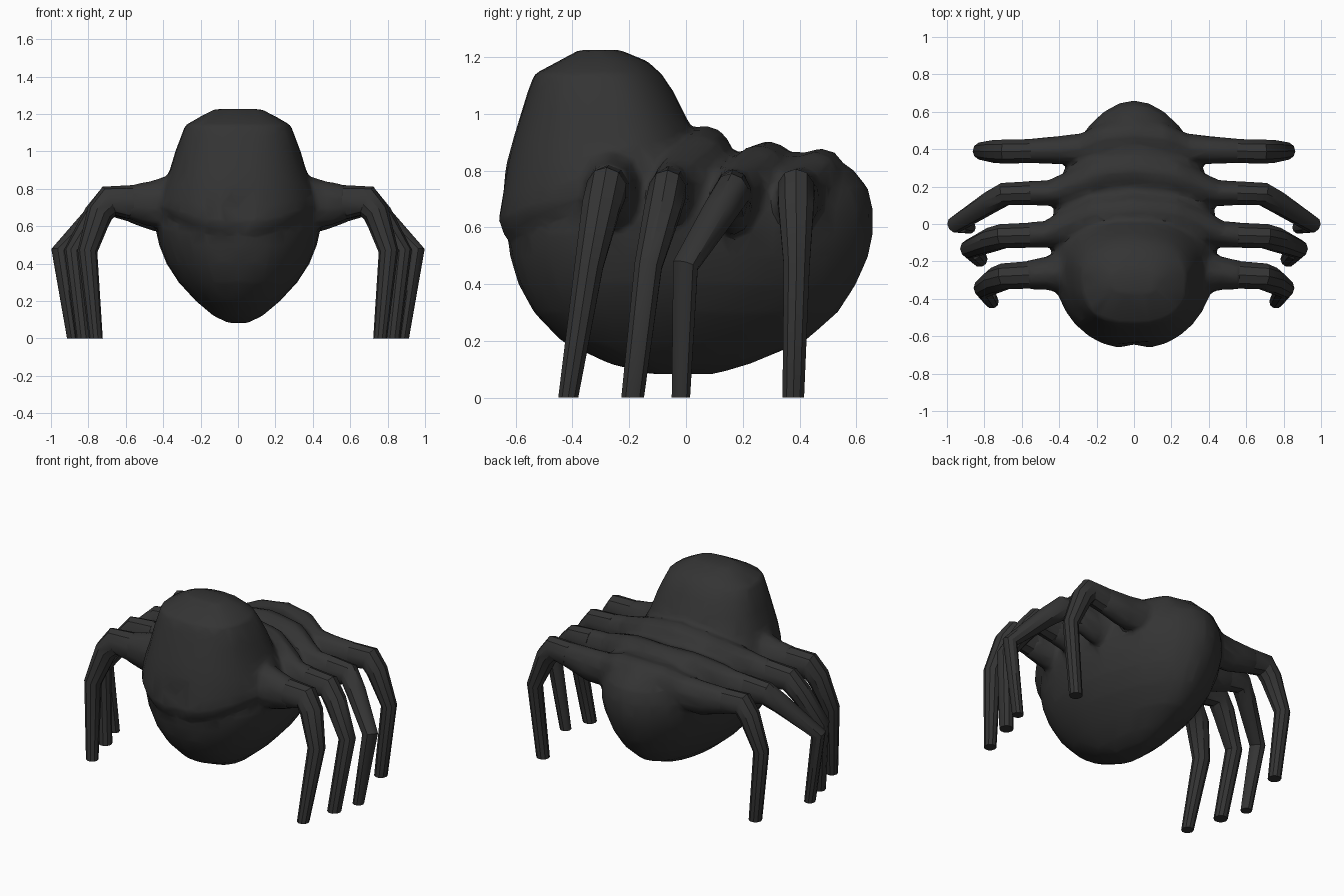
import bpy, bmesh, math
from mathutils import Vector

mat = bpy.data.materials.new("charcoal")
mat.diffuse_color = (0.034, 0.034, 0.034, 1)


def make_object(name, rings):
    """Skin a list of closed rings and cap both ends."""
    bm = bmesh.new()
    loops = [[bm.verts.new(p) for p in ring] for ring in rings]
    n = len(loops[0])
    for a, b in zip(loops, loops[1:]):
        for i in range(n):
            j = (i + 1) % n
            bm.faces.new((a[i], a[j], b[j], b[i]))
    bm.faces.new(loops[0][::-1])
    bm.faces.new(loops[-1])
    bmesh.ops.recalc_face_normals(bm, faces=bm.faces)
    mesh = bpy.data.meshes.new(name)
    bm.to_mesh(mesh)
    bm.free()
    mesh.materials.append(mat)
    ob = bpy.data.objects.new(name, mesh)
    bpy.context.collection.objects.link(ob)
    return ob


def slab(z, front, back, width, mid, pf, pb, dip=0.0, lift=0.0, n=32):
    """Horizontal egg section; dip notches the front, lift raises the sides."""
    ring = []
    for i in range(n):
        t = 2 * math.pi * i / n
        c, s = math.cos(t), math.sin(t)
        p, reach = (pb, back - mid) if s > 0 else (pf, mid - front)
        x = width * math.copysign(abs(c) ** (2 / p), c)
        y = mid + reach * math.copysign(abs(s) ** (2 / p), s)
        if s < 0:
            y += dip * max(0, 1 - abs(x) / 0.1)
        ring.append((x, y, z + lift * ((x / 0.4) ** 2 - 0.3)))
    return ring


def tube(name, path, sides=10):
    """Tapered tube through (x, y, z, radius, optional height factor) points."""
    pts = [Vector(p[:3]) for p in path]
    rings = []
    for k, p in enumerate(pts):
        d0 = (p - pts[k - 1]).normalized() if k else None
        d1 = (pts[k + 1] - p).normalized() if k < len(pts) - 1 else None
        d = ((d0 or d1) + (d1 or d0)).normalized()
        if k == len(pts) - 1 and p.z < 0.01:
            d = Vector((0, 0, -1))       # foot is cut flat on the ground
        u = d.cross(Vector((0, 1, 0))).normalized()
        v = d.cross(u)
        tall = path[k][4] if len(path[k]) > 4 else 1
        rings.append([p + path[k][3] * (tall * u * math.cos(a) + v * math.sin(a))
                      for a in (2 * math.pi * i / sides for i in range(sides))])
    return make_object(name, rings)


# Belly: z, front, back, half width
belly = [(0.083, -0.12, 0.10, 0.05), (0.12, -0.27, 0.23, 0.13),
         (0.2, -0.44, 0.42, 0.225), (0.3, -0.535, 0.535, 0.317),
         (0.4, -0.59, 0.6, 0.382), (0.5, -0.62, 0.642, 0.422),
         (0.58, -0.63, 0.66, 0.44), (0.66, -0.59, 0.66, 0.445),
         (0.74, -0.53, 0.64, 0.425), (0.80, -0.45, 0.592, 0.385),
         (0.845, -0.4, 0.53, 0.28), (0.865, -0.3, 0.44, 0.14)]
parts = [make_object("belly", [slab(z, f, b, w, -0.10, 2.2, 1.9)
                               for z, f, b, w in belly])]

# Head: z, front, back, half width, centre of width, front roundness, side lift
head = [(0.55, -0.56, 0.05, 0.37, -0.2, 2.0, 0.12),
        (0.595, -0.65, 0.12, 0.42, -0.2, 2.1, 0.11),
        (0.645, -0.672, 0.14, 0.435, -0.2, 2.1, 0.08),
        (0.72, -0.655, 0.12, 0.425, -0.2, 2.2, 0.05),
        (0.82, -0.635, 0.08, 0.395, -0.22, 2.3, 0.02),
        (0.9, -0.612, 0.04, 0.365, -0.23, 2.4, 0),
        (1.0, -0.582, -0.005, 0.335, -0.24, 2.5, 0),
        (1.08, -0.557, -0.045, 0.305, -0.26, 2.6, 0),
        (1.14, -0.534, -0.085, 0.282, -0.28, 2.7, 0),
        (1.185, -0.452, -0.135, 0.205, -0.28, 2.7, 0),
        (1.226, -0.375, -0.235, 0.125, -0.30, 3.0, 0)]
parts.append(make_object("head", [
    slab(z, f, b, w, m, pf, 2.1, 0.025 if z < 0.8 else 0, lift)
    for z, f, b, w, m, pf, lift in head]))

# Ridges that arch over the back and run out to the hips (right half)
ridges = [
    [(0.2, -0.25, 0.73, 0.12), (0.38, -0.26, 0.725, 0.115, 1.25),
     (0.48, -0.265, 0.72, 0.09, 1.35), (0.58, -0.275, 0.73, 0.078, 1.2)],
    [(0, 0.065, 0.86, 0.10), (0.2, 0.05, 0.83, 0.10), (0.36, -0.02, 0.75, 0.095, 1.25),
     (0.46, -0.055, 0.715, 0.075, 1.6), (0.58, -0.06, 0.725, 0.07, 1.3)],
    [(0, 0.29, 0.81, 0.095), (0.2, 0.26, 0.80, 0.095), (0.34, 0.19, 0.725, 0.09, 1.35),
     (0.45, 0.165, 0.69, 0.072, 1.7), (0.58, 0.165, 0.715, 0.066, 1.4)],
    [(0, 0.475, 0.79, 0.09), (0.14, 0.455, 0.78, 0.09), (0.26, 0.405, 0.71, 0.085, 1.3),
     (0.40, 0.395, 0.70, 0.078, 1.4), (0.58, 0.39, 0.725, 0.066, 1.2)]]
for half in ridges:
    mirrored = [(-p[0],) + p[1:] for p in half[::-1] if p[0] > 0]
    parts.append(tube("back_ridge", mirrored + half))

# Blend belly, head and ridges into one skin
bpy.ops.object.select_all(action='DESELECT')
for ob in parts:
    ob.select_set(True)
body = parts[0]
bpy.context.view_layer.objects.active = body
bpy.ops.object.join()
body.name = "body"
rm = body.modifiers.new("skin", 'REMESH')
rm.mode = 'VOXEL'
rm.voxel_size = 0.016
sm = body.modifiers.new("soften", 'SMOOTH')
sm.factor, sm.iterations = 0.5, 3
dec = body.modifiers.new("facets", 'DECIMATE')
dec.ratio = 0.07
for m in ("skin", "soften", "facets"):
    bpy.ops.object.modifier_apply(modifier=m)
body.data.materials.clear()
body.data.materials.append(mat)

# Legs: hip, knee, bend, foot
legs = {
    "front_leg": [(0.56, -0.272, 0.728, 0.077, 1.2), (0.69, -0.28, 0.735, 0.073, 1.15),
                  (0.74, -0.30, 0.67, 0.07), (0.805, -0.342, 0.465, 0.053),
                  (0.76, -0.415, 0, 0.037)],
    "front_middle_leg": [(0.56, -0.06, 0.725, 0.07, 1.3), (0.70, -0.065, 0.73, 0.068, 1.15),
                         (0.76, -0.083, 0.66, 0.067), (0.88, -0.133, 0.465, 0.051),
                         (0.825, -0.188, 0, 0.042)],
    "rear_middle_leg": [(0.56, 0.165, 0.712, 0.066, 1.4), (0.69, 0.16, 0.72, 0.064, 1.15),
                        (0.77, 0.115, 0.65, 0.06), (0.953, -0.002, 0.465, 0.047),
                        (0.88, -0.018, 0, 0.034)],
    "rear_leg": [(0.56, 0.39, 0.722, 0.067, 1.2), (0.68, 0.387, 0.735, 0.067, 1.15),
                 (0.73, 0.388, 0.67, 0.065), (0.815, 0.39, 0.465, 0.048),
                 (0.765, 0.378, 0, 0.04)]}
shaded = [body]
for name, path in legs.items():
    for side, s in (("right", 1), ("left", -1)):
        shaded.append(tube(f"{name}_{side}", [(s * p[0],) + p[1:] for p in path]))

for ob in shaded:
    bpy.ops.object.select_all(action='DESELECT')
    ob.select_set(True)
    bpy.context.view_layer.objects.active = ob
    bpy.ops.object.shade_smooth_by_angle(angle=math.radians(35))
